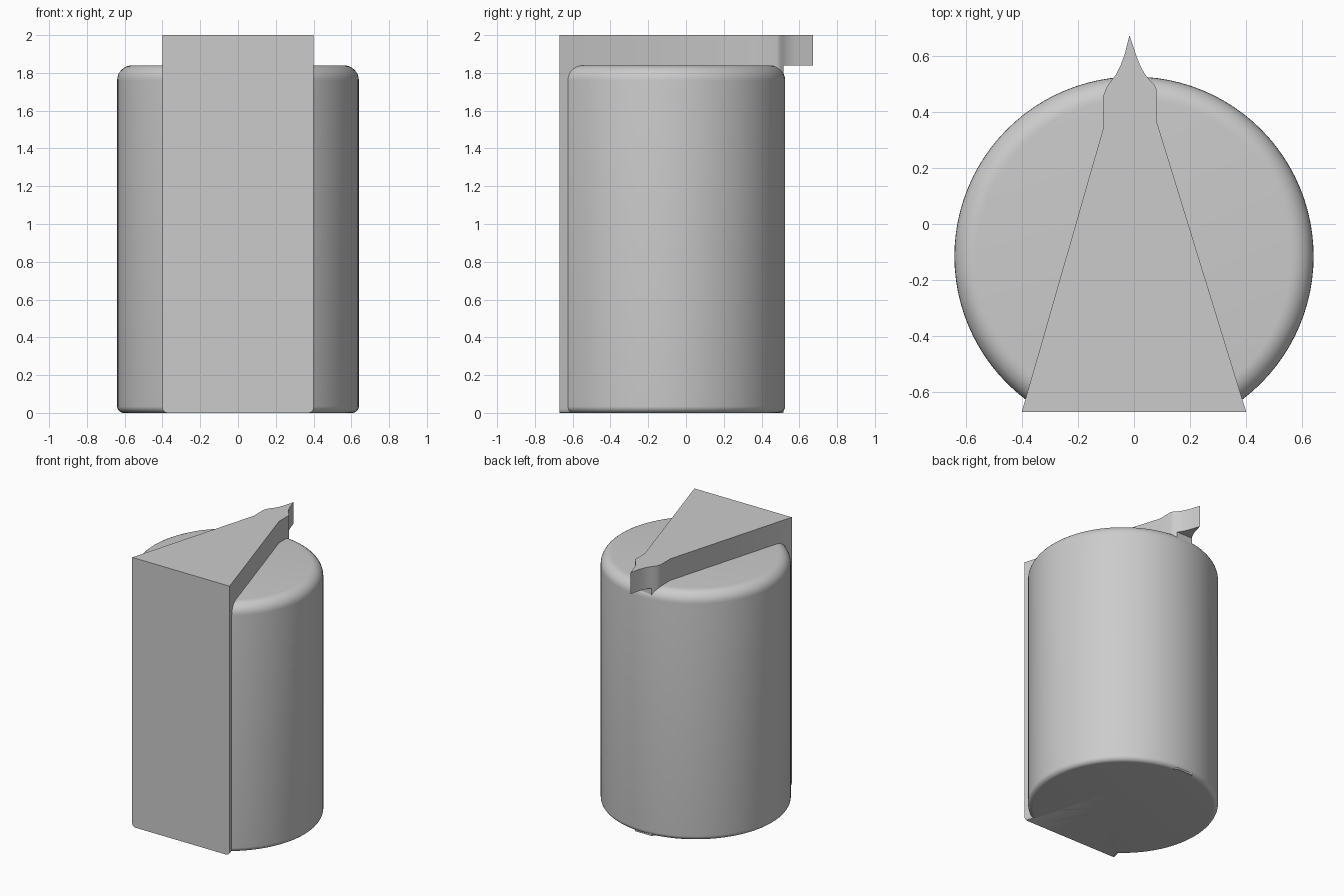
import bpy, bmesh, math
from mathutils import Vector

old = bpy.data.objects.get("Cube")
if old:
    bpy.data.objects.remove(old, do_unlink=True)

grey = bpy.data.materials.new("plain grey")
grey.use_nodes = True
colour = (0.6, 0.6, 0.6, 1)
grey.diffuse_color = colour
grey.node_tree.nodes["Principled BSDF"].inputs["Base Color"].default_value = colour

FRONT, DECK, TOP = -0.67, 1.84, 2.0
AXIS_Y, RADIUS = -0.115, 0.64


def finish(bm, name, angle):
    bmesh.ops.recalc_face_normals(bm, faces=bm.faces)
    mesh = bpy.data.meshes.new(name)
    bm.to_mesh(mesh)
    bm.free()
    obj = bpy.data.objects.new(name, mesh)
    bpy.context.collection.objects.link(obj)
    mesh.materials.append(grey)
    bpy.ops.object.select_all(action='DESELECT')
    obj.select_set(True)
    bpy.context.view_layer.objects.active = obj
    bpy.ops.object.shade_smooth_by_angle(angle=math.radians(angle))
    return obj


def prism(outline, z0, z1):
    bm = bmesh.new()
    face = bm.faces.new([bm.verts.new((x, y, z0)) for x, y in outline])
    top = bmesh.ops.extrude_face_region(bm, geom=[face], use_keep_orig=True)
    verts = [g for g in top["geom"] if isinstance(g, bmesh.types.BMVert)]
    bmesh.ops.translate(bm, verts=verts, vec=(0, 0, z1 - z0))
    return bm


def fillet(z_centre, r, start, steps=8):
    """Quarter-round corner of the drum profile, as (radius, height)."""
    angles = [math.radians(start + 90 * i / steps) for i in range(steps + 1)]
    return [(RADIUS - r + r * math.cos(a), z_centre + r * math.sin(a)) for a in angles]


# Drum: turned profile with rounded rims, sliced flat at the front
profile = [(0, 0)] + fillet(0.035, 0.035, -90) + fillet(DECK - 0.08, 0.08, 0) + [(0, DECK)]
bm = bmesh.new()
verts = [bm.verts.new((0, AXIS_Y + r, z)) for r, z in profile]
edges = [bm.edges.new(pair) for pair in zip(verts, verts[1:])]
bmesh.ops.spin(bm, geom=verts + edges, cent=(0, AXIS_Y, 0), axis=(0, 0, 1),
               angle=math.tau, steps=96, use_duplicate=False)
bmesh.ops.remove_doubles(bm, verts=bm.verts, dist=0.0005)
cut = bmesh.ops.bisect_plane(bm, geom=bm.verts[:] + bm.edges[:] + bm.faces[:],
                             plane_co=(0, FRONT + 0.002, 0), plane_no=(0, -1, 0),
                             clear_outer=True)
bmesh.ops.holes_fill(bm, edges=[e for e in bm.edges if e.is_boundary])
finish(bm, "drum", 35)

# Pointer cap: wedge that narrows to a flared tip
right = [(0.4, FRONT), (0.08, 0.368), (0.08, 0.482), (0.072, 0.497), (0.056, 0.513),
         (0.038, 0.535), (0.022, 0.565), (0.01, 0.595)]
left = [(-0.034, 0.602), (-0.048, 0.565), (-0.063, 0.534), (-0.084, 0.507),
        (-0.1, 0.483), (-0.11, 0.455), (-0.11, 0.34), (-0.4, FRONT)]
finish(prism(right + [(-0.016, 0.673)] + left, DECK, TOP), "pointer_cap", 30)

# Wedge body: carries the pointer down through the drum
body = right[:4] + [(0.054, 0.515), (-0.078, 0.515)] + left[4:]
bm = prism(body, 0, DECK)
bm.edges.ensure_lookup_table()
sides = []
for e in bm.edges:
    a, b = (v.co for v in e.verts)
    if max(a.z, b.z) < 0.01 and abs(a.y - b.y) > 0.9:
        sides.append(e)
bmesh.ops.bevel(bm, geom=sides, offset=0.025, segments=4, affect='EDGES', profile=0.5)
# Leave the top open where the cap joins it
bmesh.ops.delete(bm, geom=[f for f in bm.faces if f.calc_center_median().z > DECK - 0.01],
                 context='FACES_ONLY')
finish(bm, "wedge_body", 30)
